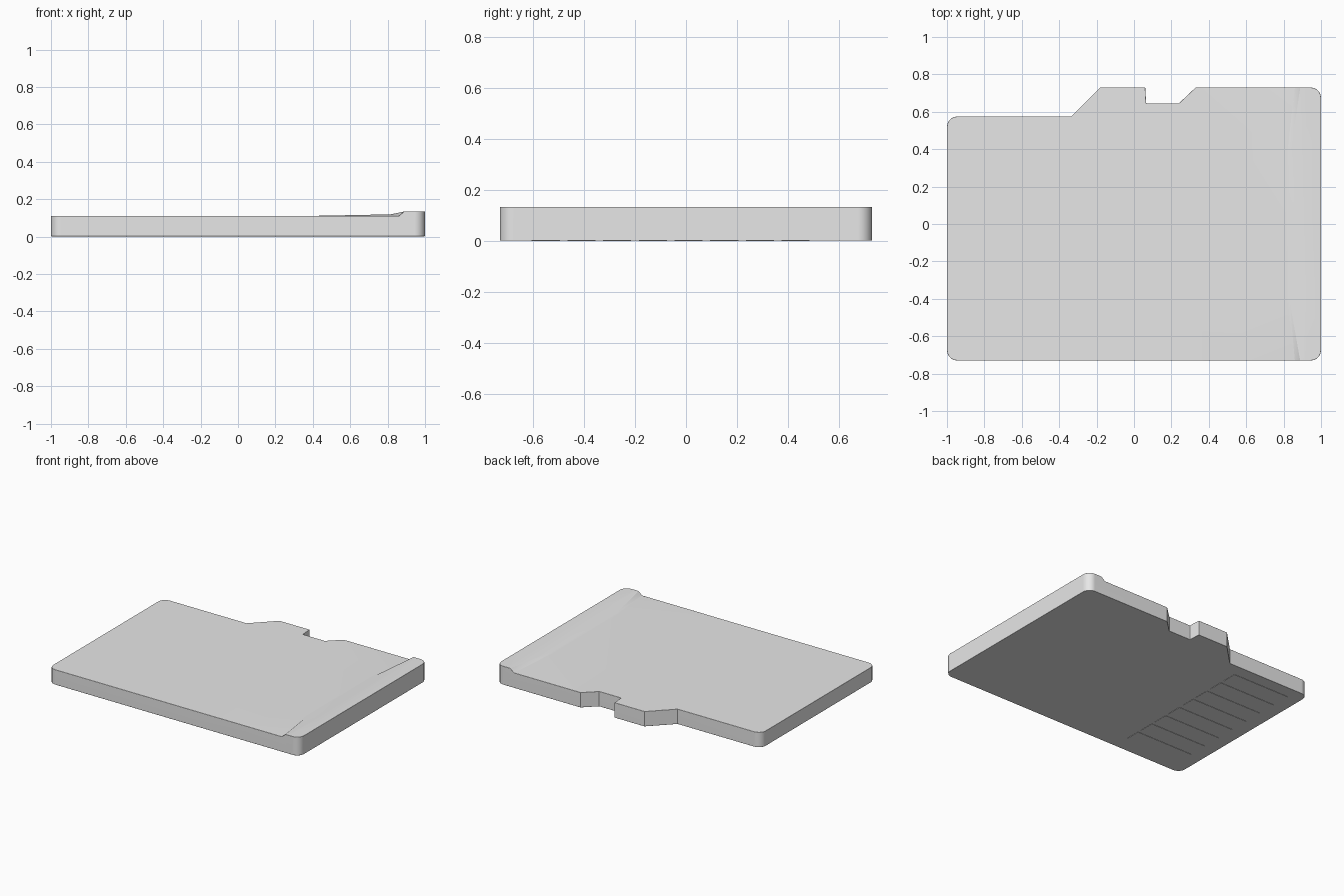
import bpy, bmesh, math
from mathutils import Vector

cube = bpy.data.objects.get("Cube")
if cube:
    bpy.data.objects.remove(cube, do_unlink=True)

grey = bpy.data.materials.new("light grey plastic")
grey.use_nodes = True
colour = (0.8, 0.8, 0.8, 1)
grey.diffuse_color = colour
grey.node_tree.nodes["Principled BSDF"].inputs["Base Color"].default_value = colour


def finish(bm, name):
    bmesh.ops.recalc_face_normals(bm, faces=bm.faces)
    mesh = bpy.data.meshes.new(name)
    bm.to_mesh(mesh)
    bm.free()
    mesh.materials.append(grey)
    obj = bpy.data.objects.new(name, mesh)
    bpy.context.collection.objects.link(obj)
    return obj


def prism(name, points, low, high):
    """Extrude a flat outline from low to high."""
    bm = bmesh.new()
    face = bm.faces.new([bm.verts.new((x, y, low)) for x, y in points])
    top = bmesh.ops.extrude_face_region(bm, geom=[face])["geom"]
    verts = [v for v in top if isinstance(v, bmesh.types.BMVert)]
    bmesh.ops.translate(bm, verts=verts, vec=(0, 0, high - low))
    return finish(bm, name)


def loft(name, sections):
    """Skin a row of matching closed sections and cap the ends."""
    bm = bmesh.new()
    rings = [[bm.verts.new(p) for p in s] for s in sections]
    n = len(rings[0])
    for a, b in zip(rings, rings[1:]):
        for i in range(n):
            j = (i + 1) % n
            bm.faces.new((a[i], a[j], b[j], b[i]))
    bm.faces.new(rings[0])
    bm.faces.new(rings[-1])
    bmesh.ops.triangulate(bm, faces=[f for f in bm.faces if len(f.verts) == 4])
    return finish(bm, name)


def round_corner(corner, sx, sy, start, r=0.055, steps=5):
    """Quarter arc inside a square outer corner."""
    cx, cy = corner[0] - sx * r, corner[1] - sy * r
    return [(cx + r * math.cos(start + i * math.pi / 2 / steps),
             cy + r * math.sin(start + i * math.pi / 2 / steps))
            for i in range(steps + 1)]


# Card outline with its stepped, notched back edge
outline = round_corner((-1, -0.73), -1, -1, math.pi)
outline += round_corner((1, -0.73), 1, -1, 1.5 * math.pi)
outline += round_corner((1, 0.73), 1, 1, 0)
outline += [(0.33, 0.73), (0.24, 0.645), (0.065, 0.645), (0.06, 0.73),
            (-0.18, 0.73), (-0.335, 0.575)]
outline += round_corner((-1, 0.575), -1, 1, math.pi / 2)
card = prism("card_body", outline, 0.002, 0.2)


# Top surface: a raised grip at one end, stepped at the sides, sloped in the middle
def section(y, foot, foot_z, lip, lip_z):
    top = [(-1.1, 0.11), (0.35, 0.11), (foot, foot_z), (lip, lip_z),
           (0.92, 0.135), (1.1, 0.135)]
    return [Vector((x, y, z)) for x, z in [(-1.1, -0.1)] + top + [(1.1, -0.1)]]


side = (0.862, 0.11, 0.892, 0.135)
middle = (0.815, 0.119, 0.83, 0.122)
envelope = loft("top_shape_cutter", [section(-0.75, *side), section(-0.4, *middle),
                                     section(0.34, *middle), section(0.75, *side)])
envelope.hide_render = True
envelope.hide_viewport = False

shape = card.modifiers.new("top shape", "BOOLEAN")
shape.operation = "INTERSECT"
shape.solver = "EXACT"
shape.object = envelope

bevel = card.modifiers.new("soft edges", "BEVEL")
bevel.width = 0.012
bevel.segments = 3
bevel.limit_method = "ANGLE"
bevel.angle_limit = math.radians(60)

# Bake the shape, then drop the cutter
bpy.context.view_layer.update()
baked = bpy.data.meshes.new_from_object(
    card.evaluated_get(bpy.context.evaluated_depsgraph_get()))
card.modifiers.clear()
card.data = baked
bpy.data.objects.remove(envelope, do_unlink=True)

bpy.ops.object.select_all(action="DESELECT")
card.select_set(True)
bpy.context.view_layer.objects.active = card
bpy.ops.object.shade_smooth_by_angle(angle=math.radians(30))
normals = card.modifiers.new("clean shading", "WEIGHTED_NORMAL")
normals.keep_sharp = True

# Row of contact pads underneath
for i in range(8):
    y = -0.55 + i * 0.14
    prism(f"contact_pad_{i + 1}",
          [(-0.9, y - 0.055), (-0.45, y - 0.055), (-0.45, y + 0.055), (-0.9, y + 0.055)],
          0, 0.004)
